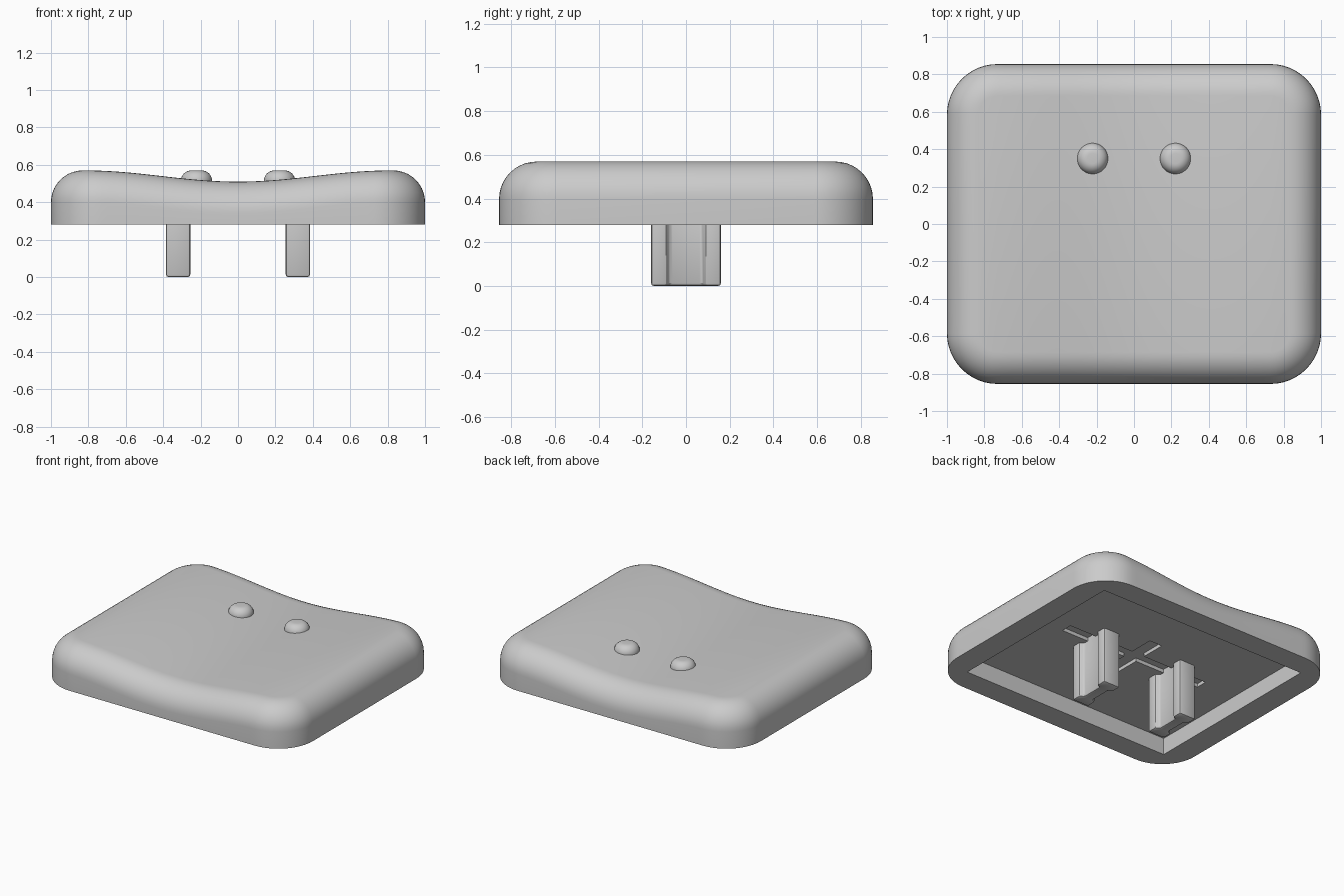
import bpy, bmesh
from math import sin, cos, pi

cube = bpy.data.objects.get("Cube")
if cube:
    bpy.data.objects.remove(cube, do_unlink=True)

HALF_X, HALF_Y, BASE_Z, CEILING_Z = 1.0, 0.855, 0.28, 0.40
CORNER, FILLET = 0.27, 0.17

grey = bpy.data.materials.new("plain grey")
grey.use_nodes = True
grey.diffuse_color = (0.6, 0.6, 0.6, 1)
grey.node_tree.nodes["Principled BSDF"].inputs["Base Color"].default_value = (0.6, 0.6, 0.6, 1)


def make_object(name, bm):
    bmesh.ops.recalc_face_normals(bm, faces=bm.faces)
    mesh = bpy.data.meshes.new(name)
    bm.to_mesh(mesh)
    bm.free()
    mesh.materials.append(grey)
    obj = bpy.data.objects.new(name, mesh)
    bpy.context.collection.objects.link(obj)
    return obj


def activate(obj):
    bpy.ops.object.select_all(action='DESELECT')
    obj.select_set(True)
    bpy.context.view_layer.objects.active = obj


def smooth(obj):
    activate(obj)
    bpy.ops.object.shade_smooth_by_angle(angle=pi / 6)


def dish(x):
    """Height of the scooped top, which runs straight from front to back."""
    return 0.54 - 0.03 * cos(pi * min(abs(x) / 0.82, 1))


def outline(inset):
    """Rounded rectangle: the back half left to right, then the front half."""
    r, cx, cy = CORNER - inset, HALF_X - CORNER, HALF_Y - CORNER
    steps, span = 12, 40
    back = [(-cx - r * cos(pi / 2 * i / steps), cy + r * sin(pi / 2 * i / steps))
            for i in range(steps + 1)]
    back += [(-cx + 2 * cx * i / span, cy + r) for i in range(1, span)]
    back += [(-x, y) for x, y in reversed(back[:steps + 1])]
    return back + [(x, -y) for x, y in reversed(back)]


def bridge(bm, a, b):
    for i in range(len(a)):
        j = (i + 1) % len(a)
        bm.faces.new((a[i], a[j], b[j], b[i]))


def cut_box(target, half_x, half_y, top):
    bm = bmesh.new()
    bmesh.ops.create_cube(bm, size=2)
    bottom = BASE_Z - 0.1
    for v in bm.verts:
        v.co = (v.co.x * half_x, v.co.y * half_y, top if v.co.z > 0 else bottom)
    cutter = make_object("cutter", bm)
    cutter.hide_render = True
    mod = target.modifiers.new("recess", 'BOOLEAN')
    mod.operation, mod.solver, mod.object = 'DIFFERENCE', 'EXACT', cutter
    activate(target)
    bpy.ops.object.modifier_apply(modifier=mod.name)
    bpy.data.objects.remove(cutter, do_unlink=True)


# Cap body: straight wall, rounded shoulder, scooped top
bm = bmesh.new()
rings = [[bm.verts.new((x, y, BASE_Z)) for x, y in outline(0)]]
for k in range(11):
    a = pi / 2 * k / 10
    rings.append([bm.verts.new((x, y, dish(x) - FILLET * (1 - sin(a))))
                  for x, y in outline(FILLET * (1 - cos(a)))])
for lower, upper in zip(rings, rings[1:]):
    bridge(bm, lower, upper)
bm.faces.new(rings[0])
top = rings[-1]
n = len(top)
for i in range(n // 2 - 1):
    bm.faces.new((top[i], top[i + 1], top[n - 2 - i], top[n - 1 - i]))
body = make_object("cap_body", bm)

# Underside cavity and the shallow cross in its ceiling
cut_box(body, 0.83, 0.69, CEILING_Z)
cut_box(body, 0.57, 0.04, CEILING_Z + 0.025)
cut_box(body, 0.05, 0.22, CEILING_Z + 0.025)
smooth(body)

# Two notched mounting stems
quarter = [(0.065, 0.16), (0.065, 0.09), (0.037, 0.075)]
side = quarter + [(x, -y) for x, y in reversed(quarter)]
profile = side + [(-x, -y) for x, y in side]
for name, cx in (("left_stem", 0.32), ("right_stem", -0.32)):
    bm = bmesh.new()
    low = [bm.verts.new((cx + x, y, 0)) for x, y in profile]
    high = [bm.verts.new((cx + x, y, CEILING_Z + 0.04)) for x, y in profile]
    bridge(bm, low, high)
    bm.faces.new(low)
    bm.faces.new(high)
    stem = make_object(name, bm)
    bevel = stem.modifiers.new("soft edges", 'BEVEL')
    bevel.width, bevel.segments, bevel.limit_method = 0.013, 2, 'ANGLE'
    activate(stem)
    bpy.ops.object.modifier_apply(modifier=bevel.name)
    smooth(stem)

# Two flat-topped touch bumps
BUMP_R, ROUND, BUMP_TOP = 0.083, 0.055, 0.57
for name, cx in (("left_bump", 0.222), ("right_bump", -0.222)):
    bm = bmesh.new()
    levels = [(BUMP_R, 0.49)]
    for k in range(9):
        a = pi / 2 * k / 8
        levels.append((BUMP_R - ROUND * (1 - cos(a)), BUMP_TOP - ROUND * (1 - sin(a))))
    loops = [[bm.verts.new((cx + r * cos(2 * pi * i / 32), 0.35 + r * sin(2 * pi * i / 32), z))
              for i in range(32)] for r, z in levels]
    for lower, upper in zip(loops, loops[1:]):
        bridge(bm, lower, upper)
    bm.faces.new(loops[0])
    bm.faces.new(loops[-1])
    smooth(make_object(name, bm))
